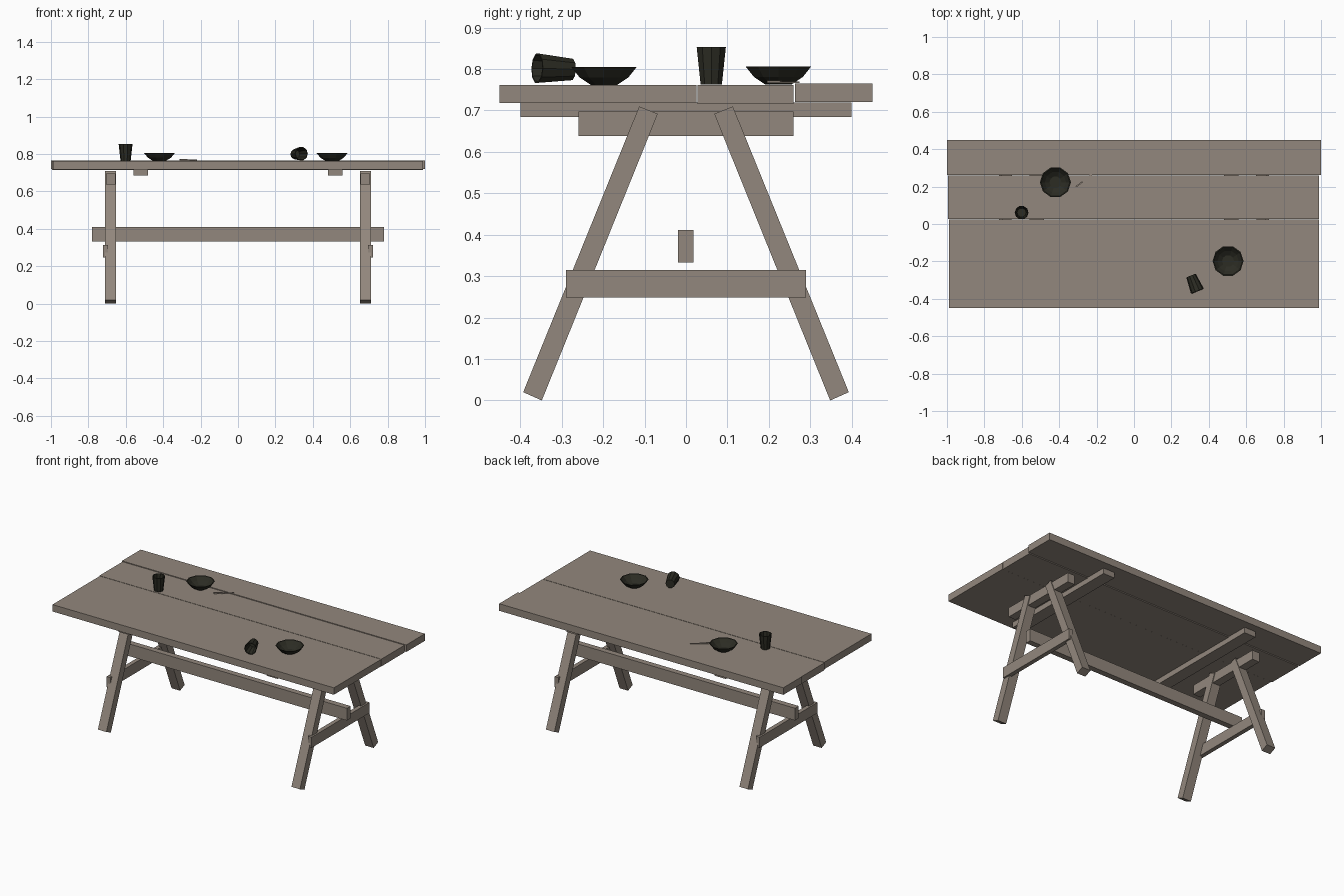
import bpy, bmesh, math
from mathutils import Vector

cube = bpy.data.objects.get("Cube")
if cube:
    bpy.data.objects.remove(cube, do_unlink=True)


def material(name, colour):
    m = bpy.data.materials.new(name)
    m.use_nodes = True
    m.diffuse_color = (*colour, 1)
    m.node_tree.nodes["Principled BSDF"].inputs["Base Color"].default_value = (*colour, 1)
    return m


wood = material("weathered_wood", (0.29, 0.245, 0.205))
dark = material("dark_glaze", (0.025, 0.025, 0.017))


def finish(name, bm, mat):
    bmesh.ops.recalc_face_normals(bm, faces=bm.faces)
    mesh = bpy.data.meshes.new(name)
    bm.to_mesh(mesh)
    bm.free()
    mesh.materials.append(mat)
    ob = bpy.data.objects.new(name, mesh)
    bpy.context.scene.collection.objects.link(ob)
    return ob


def prism(name, outline, offset, mat=wood):
    """Extrude a planar outline along an offset vector."""
    bm = bmesh.new()
    face = bm.faces.new([bm.verts.new(p) for p in outline])
    out = bmesh.ops.extrude_face_region(bm, geom=[face])
    moved = [v for v in out["geom"] if isinstance(v, bmesh.types.BMVert)]
    bmesh.ops.translate(bm, verts=moved, vec=offset)
    return finish(name, bm, mat)


def box(name, x, y, z):
    outline = [(x[0], y[0], z[0]), (x[1], y[0], z[0]), (x[1], y[1], z[0]), (x[0], y[1], z[0])]
    return prism(name, outline, (0, 0, z[1] - z[0]))


def vessel(name, profile, location, sides=10):
    """Spin a closed profile that starts and ends on the axis."""
    bm = bmesh.new()
    verts = [bm.verts.new((r, 0, z)) for r, z in profile]
    edges = [bm.edges.new(pair) for pair in zip(verts, verts[1:])]
    bmesh.ops.spin(bm, geom=verts + edges, cent=(0, 0, 0), axis=(0, 0, 1),
                   angle=math.tau, steps=sides, use_duplicate=False)
    bmesh.ops.remove_doubles(bm, verts=bm.verts, dist=0.0005)
    ob = finish(name, bm, dark)
    ob.location = location
    return ob


# Table top: three boards with narrow gaps
box("front_board", (-0.99, 0.99), (-0.45, 0.025), (0.718, 0.762))
box("middle_board", (-0.995, 0.99), (0.028, 0.26), (0.716, 0.762))
box("back_board", (-1, 1), (0.263, 0.45), (0.72, 0.765))

# Long rail joining both trestles
box("long_rail", (-0.78, 0.78), (-0.019, 0.018), (0.333, 0.411))

# Trestles and battens, mirrored left and right
for side, s in (("right", -1), ("left", 1)):
    def span(a, b):
        return sorted((s * a, s * b))
    box(side + "_batten", span(0.48, 0.56), (-0.4, 0.4), (0.684, 0.719))
    box(side + "_bearer", span(0.655, 0.706), (-0.26, 0.26), (0.638, 0.697))
    box(side + "_cross_rail", span(0.695, 0.722), (-0.29, 0.29), (0.248, 0.315))
    for end, t in (("front", 1), ("back", -1)):
        profile = [(-0.393, 0.02), (-0.348, 0), (-0.068, 0.692), (-0.113, 0.71)]
        prism(f"{side}_{end}_leg", [(s * 0.651, t * y, z) for y, z in profile],
              (s * 0.06, 0, 0))

# Bowls and cups
bowl = [(0, 0), (0.034, 0), (0.062, 0.018), (0.083, 0.043),
        (0.077, 0.043), (0.057, 0.022), (0.032, 0.006), (0, 0.006)]
cup = [(0, 0), (0.027, 0), (0.037, 0.09), (0.033, 0.09), (0.024, 0.007), (0, 0.007)]
vessel("back_bowl", bowl, (-0.42, 0.223, 0.763))
vessel("front_bowl", bowl, (0.503, -0.198, 0.762))
vessel("standing_cup", cup, (-0.601, 0.061, 0.763))
tipped = vessel("tipped_cup", cup, (0.305, -0.276, 0.799))
tipped.rotation_euler = Vector((0.034, -0.083, 0.003)).to_track_quat("Z", "Y").to_euler()

# Knife: narrow handle and tapered blade lying on the boards
start, along = Vector((-0.31, 0.199, 0.766)), Vector((0.79, 0.61, 0))
across = Vector((-along.y, along.x, 0))


def knife_part(name, points, thick):
    prism(name, [start + along * a + across * b for a, b in points], (0, 0, thick))


knife_part("knife_handle", [(0, -0.004), (0.05, -0.003), (0.05, 0.003), (0, 0.004)], 0.007)
knife_part("knife_blade", [(0.045, -0.005), (0.1, -0.005), (0.118, 0.004), (0.045, 0.005)], 0.004)
